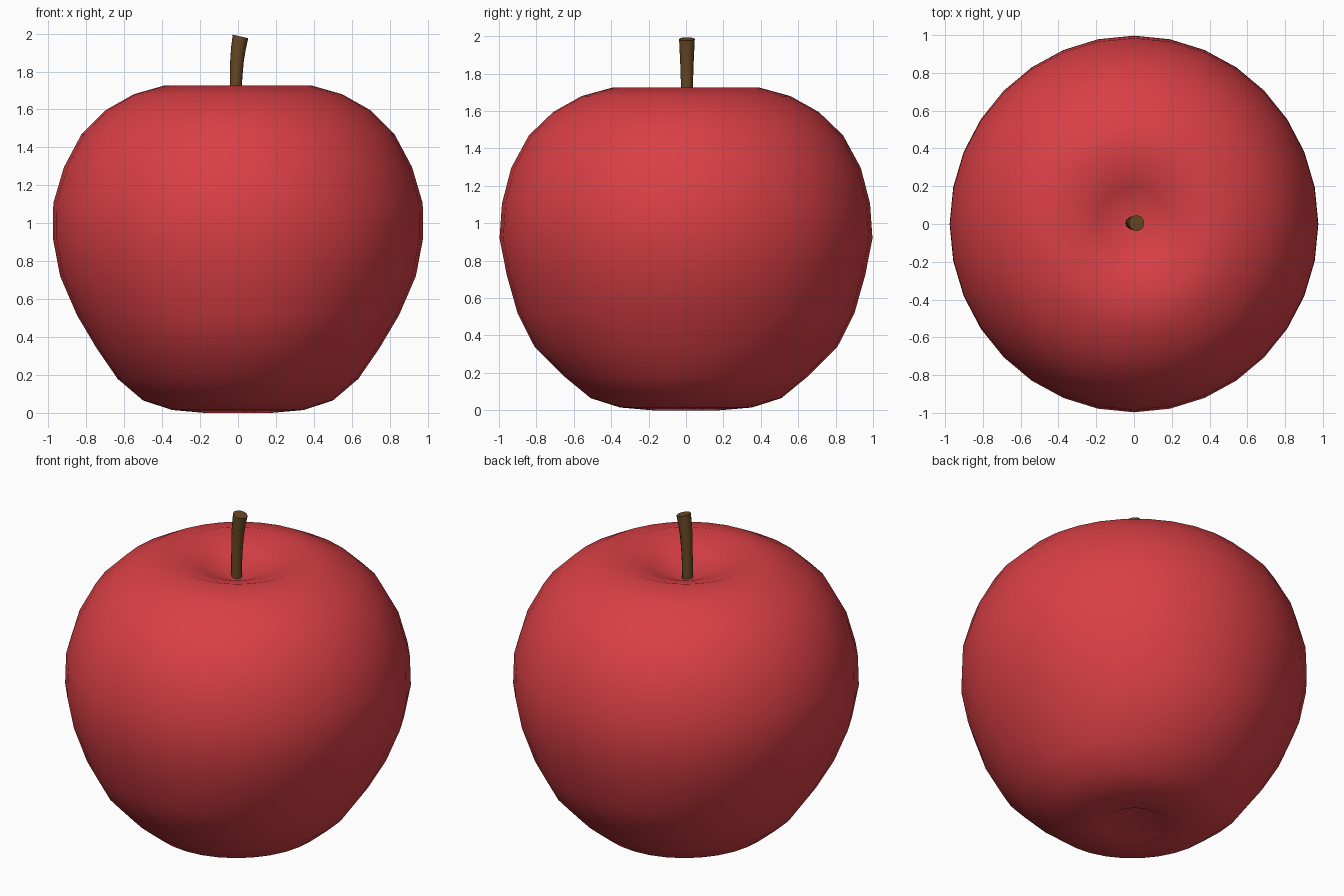
import bpy, bmesh, math
from mathutils import Vector, Matrix

if "Cube" in bpy.data.objects:
    bpy.data.objects.remove(bpy.data.objects["Cube"])


def material(name, rgb):
    m = bpy.data.materials.new(name)
    m.diffuse_color = (*rgb, 1)
    m.use_nodes = True
    m.node_tree.nodes["Principled BSDF"].inputs["Base Color"].default_value = m.diffuse_color
    return m


def loft(name, rings, start, end, mat):
    """Skin a list of closed rings; each end is a pole point or None for a flat cap."""
    bm = bmesh.new()
    loops = [[bm.verts.new(p) for p in ring] for ring in rings]
    n = len(loops[0])
    for a, b in zip(loops, loops[1:]):
        for i in range(n):
            j = (i + 1) % n
            bm.faces.new((a[i], a[j], b[j], b[i]))
    for loop, pole in ((loops[0][::-1], start), (loops[-1], end)):
        if pole is None:
            bm.faces.new(loop)
        else:
            tip = bm.verts.new(pole)
            for i in range(n):
                bm.faces.new((loop[i], loop[(i + 1) % n], tip))
    bmesh.ops.recalc_face_normals(bm, faces=bm.faces)
    mesh = bpy.data.meshes.new(name)
    bm.to_mesh(mesh)
    bm.free()
    mesh.materials.append(mat)
    obj = bpy.data.objects.new(name, mesh)
    bpy.context.collection.objects.link(obj)
    return obj


def smooth(obj, degrees):
    bpy.ops.object.select_all(action='DESELECT')
    obj.select_set(True)
    bpy.context.view_layer.objects.active = obj
    bpy.ops.object.shade_smooth_by_angle(angle=math.radians(degrees))


red = material("apple red", (0.69, 0.05, 0.06))
brown = material("stem brown", (0.14, 0.065, 0.017))

# Fruit: (x radius, y radius, height) of each ring, dimpled at both poles
profile = [(.176, .18, 0), (.345, .352, .015), (.50, .51, .065), (.635, .65, .18),
           (.745, .81, .34), (.85, .90, .517), (.938, .958, .722), (.976, .997, .92),
           (.974, .984, 1.105), (.918, .935, 1.295), (.825, .84, 1.47), (.70, .71, 1.595),
           (.55, .558, 1.68), (.385, .386, 1.727), (.191, .195, 1.66)]
angles = [math.tau * i / 32 for i in range(32)]
fruit = loft("fruit",
             [[(rx * math.cos(a), ry * math.sin(a), z) for a in angles]
              for rx, ry, z in profile],
             (0, 0, .10), (0, 0, 1.58), red)
smooth(fruit, 80)

# Stem: curved, widening slightly towards the tilted tip (x, z, radius, tilt)
path = [(-.015, 1.55, .031, 0), (-.013, 1.68, .031, 1), (-.010, 1.77, .033, 3),
        (-.005, 1.86, .036, 6), (.002, 1.92, .039, 10), (.013, 1.985, .042, 13)]
rings = []
for x, z, r, tilt in path:
    turn = Matrix.Rotation(math.radians(tilt), 3, 'Y')
    rings.append([Vector((x, .005, z)) + turn @ Vector((r * math.cos(a), r * math.sin(a), 0))
                  for a in [math.tau * i / 12 for i in range(12)]])
stem = loft("stem", rings, None, None, brown)
smooth(stem, 40)
